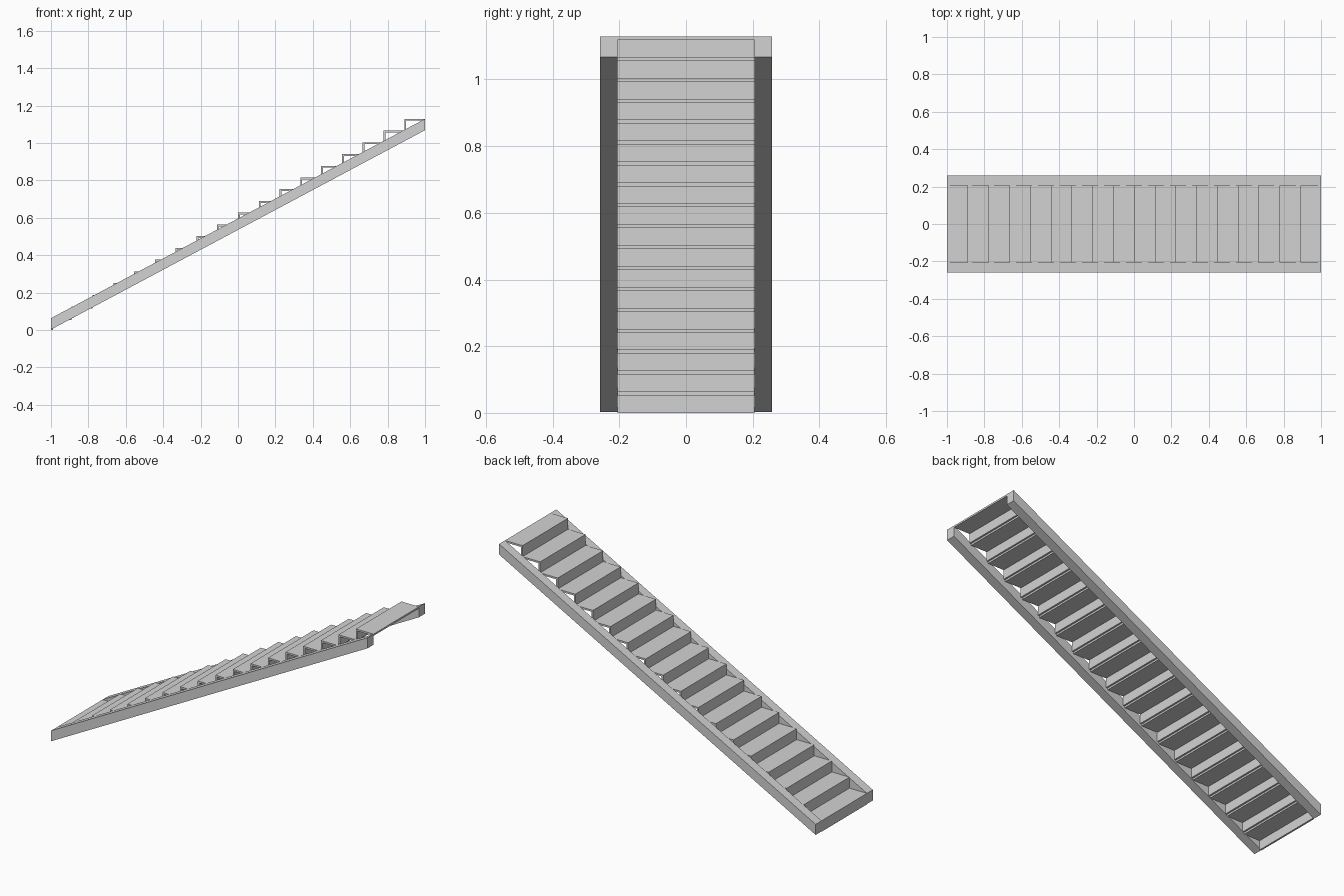
import bpy
import bmesh

cube = bpy.data.objects.get("Cube")
if cube:
    bpy.data.objects.remove(cube, do_unlink=True)

STEPS = 18
RUN = 2 / STEPS
RISE = 1.1286 / STEPS
BOARD = 0.01          # tread and riser thickness
INNER, OUTER = 0.205, 0.258

grey = bpy.data.materials.new("light grey")
grey.use_nodes = True
colour = (0.65, 0.65, 0.65, 1)
grey.diffuse_color = colour
grey.node_tree.nodes["Principled BSDF"].inputs["Base Color"].default_value = colour


def extrude_profile(name, profile, y0, y1):
    """Sweep a side profile of (x, z) points from y0 to y1."""
    bm = bmesh.new()
    face = bm.faces.new([bm.verts.new((x, y0, z)) for x, z in profile])
    swept = bmesh.ops.extrude_face_region(bm, geom=[face])["geom"]
    verts = [v for v in swept if isinstance(v, bmesh.types.BMVert)]
    bmesh.ops.translate(bm, verts=verts, vec=(0, y1 - y0, 0))
    bmesh.ops.recalc_face_normals(bm, faces=bm.faces)
    mesh = bpy.data.meshes.new(name)
    bm.to_mesh(mesh)
    bm.free()
    mesh.materials.append(grey)
    obj = bpy.data.objects.new(name, mesh)
    bpy.context.collection.objects.link(obj)
    return obj


def board(name, x0, x1, z0, z1):
    return extrude_profile(name, [(x0, z0), (x1, z0), (x1, z1), (x0, z1)], -INNER, INNER)


# Sloping side beams with upright ends
top = STEPS * RISE
depth = 0.0605
beam = [(-1, RISE - depth), (1, top - depth), (1, top), (-1, RISE)]
extrude_profile("front_stringer", beam, -OUTER, -INNER)
extrude_profile("back_stringer", beam, INNER, OUTER)

# Each riser stands on the tread below and carries its own tread
for i in range(STEPS):
    x = -1 + i * RUN
    z = i * RISE
    board(f"riser_{i + 1}", x, x + BOARD, z, z + RISE - BOARD)
    board(f"tread_{i + 1}", x, x + RUN, z + RISE - BOARD, z + RISE)
